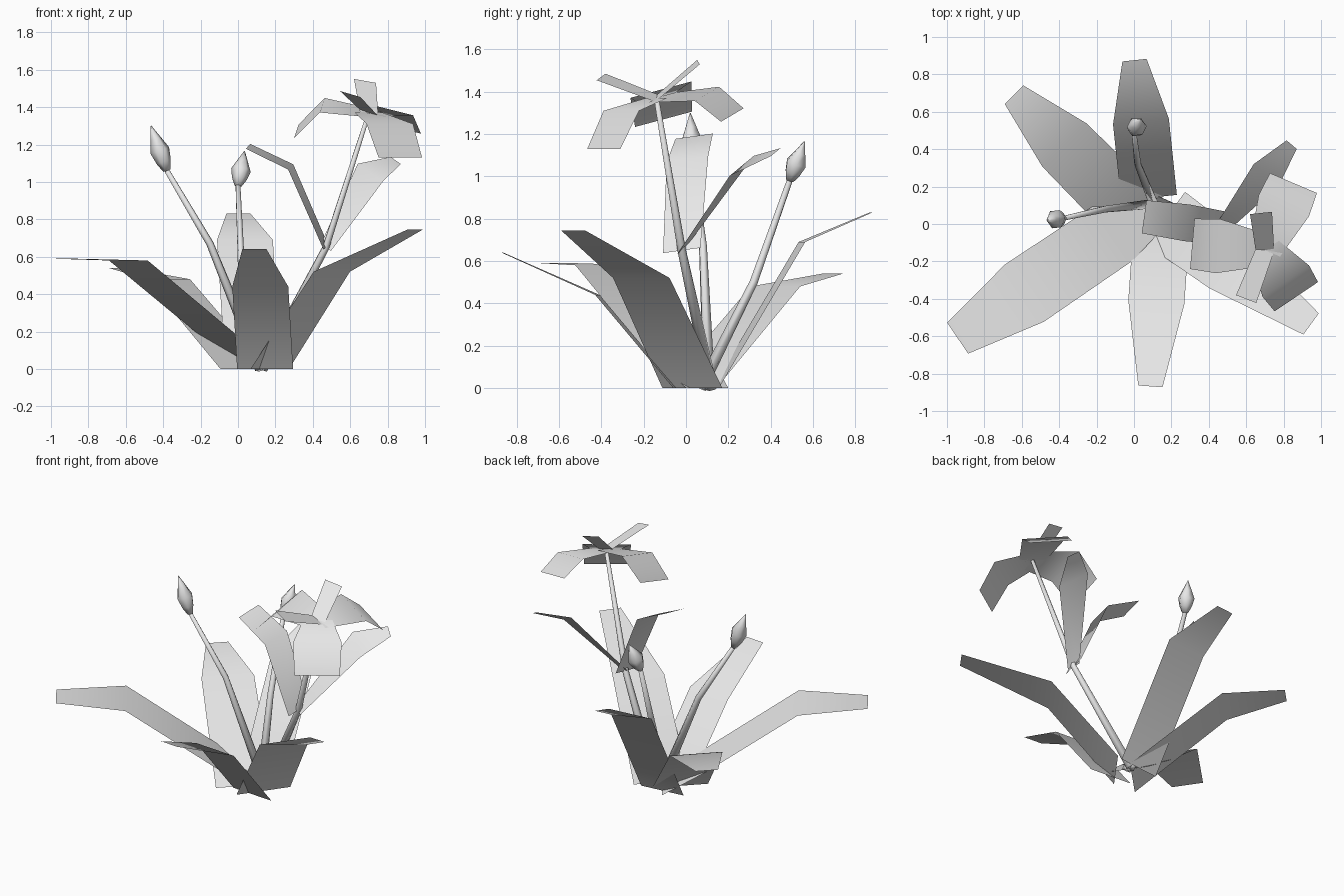
import bpy
import bmesh
from math import radians, sin, cos
from mathutils import Vector

cube = bpy.data.objects.get("Cube")
if cube:
    bpy.data.objects.remove(cube)

grey = bpy.data.materials.new("pale grey")
grey.use_nodes = True
shade = (0.8, 0.8, 0.8, 1)
grey.diffuse_color = shade
grey.node_tree.nodes["Principled BSDF"].inputs["Base Color"].default_value = shade


def finish(name, bm):
    mesh = bpy.data.meshes.new(name)
    bm.to_mesh(mesh)
    bm.free()
    mesh.materials.append(grey)
    for polygon in mesh.polygons:
        polygon.use_smooth = True
    obj = bpy.data.objects.new(name, mesh)
    bpy.context.collection.objects.link(obj)


def blade(name, root, heading, stations, widths, roll=0):
    """A thin strip from root along a heading; stations give reach and rise,
    and a positive roll lowers the right-hand edge."""
    bm = bmesh.new()
    angle, tilt = radians(heading), radians(roll)
    forward = Vector((cos(angle), sin(angle), 0))
    across = Vector((sin(angle) * cos(tilt), -cos(angle) * cos(tilt), -sin(tilt)))
    previous = None
    for (reach, rise), width in zip([(0, 0)] + stations, widths):
        centre = Vector(root) + forward * reach + Vector((0, 0, rise))
        left = bm.verts.new(centre - across * width / 2)
        right = bm.verts.new(centre + across * width / 2)
        if previous:
            bm.faces.new((previous[0], previous[1], right, left))
        previous = (left, right)
    finish(name, bm)


def tube(name, path, radii, sides=6):
    """A tapered round form swept along a path."""
    bm = bmesh.new()
    points = [Vector(point) for point in path]
    last = len(points) - 1
    rings = []
    for i, (point, radius) in enumerate(zip(points, radii)):
        along = points[min(i + 1, last)] - points[max(i - 1, 0)]
        frame = along.to_track_quat("Z", "Y").to_matrix().to_4x4()
        frame.translation = point
        circle = bmesh.ops.create_circle(bm, segments=sides, radius=radius, matrix=frame)
        rings.append(circle["verts"])
    for low, high in zip(rings, rings[1:]):
        for i in range(sides):
            j = (i + 1) % sides
            bm.faces.new((low[i], low[j], high[j], high[i]))
    bm.faces.new(rings[0])
    bm.faces.new(rings[-1])
    bmesh.ops.recalc_face_normals(bm, faces=bm.faces)
    finish(name, bm)


def budding_stem(side, base, bend, neck, tip):
    """A bent stem carrying one closed, pointed bud."""
    tube(side + "_bud_stem", [base, bend, neck], (0.03, 0.02, 0.014))
    neck, tip = Vector(neck), Vector(tip)
    swell = {0: 0.02, 0.2: 0.04, 0.45: 0.053, 0.7: 0.03, 1: 0.002}
    tube(side + "_bud", [neck.lerp(tip, t) for t in swell], swell.values())


# Large leaves around the base
broad = (0.3, 0.3, 0.13)
wide = (0.35, 0.33, 0.14)
blade("front_leaf", (0.145, -0.05, 0), -94, [(0.37, 0.44), (0.82, 0.64)], broad)
blade("front_left_leaf", (0.17, 0.03, 0), -36, [(0.41, 0.52), (0.96, 0.745)], wide)
blade("back_right_leaf", (0.03, 0.02, 0), 135, [(0.57, 0.48), (0.95, 0.54)], wide)
blade("back_leaf", (0.08, 0.14, 0), 96, [(0.41, 0.69), (0.74, 0.83)], broad)
blade("front_right_leaf", (0.11, 0.1, 0), 214,
      [(0.26, 0.18), (0.84, 0.58), (1.27, 0.59)], (0.24, 0.36, 0.37, 0.2))

# Flower stem and its pair of leaves
node = Vector((0.47, -0.02, 0.65))
flower_centre = Vector((0.7, -0.14, 1.37))
tube("flower_stem", [(0.13, 0.12, 0), node, flower_centre], (0.03, 0.02, 0.012))
blade("stem_leaf_right", node, 172, [(0.19, 0.43), (0.42, 0.54)],
      (0.18, 0.2, 0.18), -8)
blade("stem_leaf_left", node, 50, [(0.37, 0.4), (0.58, 0.465)],
      (0.08, 0.2, 0.08), 28)

# Stems with closed buds
budding_stem("right", (0.12, 0.11, 0), (-0.15, 0.08, 0.67),
             (-0.38, 0.03, 1.06), (-0.465, 0.02, 1.3))
budding_stem("back", (0.12, 0.07, 0), (0.02, 0.32, 0.5),
             (0, 0.49, 0.98), (0.035, 0.56, 1.165))


def petal(name, heading, stations, widths, roll):
    blade(name + "_petal", flower_centre, heading, stations, widths, roll)


# Three broad drooping petals, then two narrow upright ones
drooping = (0.18, 0.3, 0.28)
upright = (0.1, 0.12)
petal("right", 175, [(0.25, 0.04), (0.39, -0.1)], drooping, -15)
petal("front", -56, [(0.2, -0.06), (0.3, -0.24)], drooping, 0)
petal("back", 67, [(0.26, 0.02), (0.39, -0.08)], drooping, 13)
petal("inner_front", 249, [(0.28, 0.1)], upright, -15)
petal("inner_back", 96, [(0.2, 0.17)], upright, 10)
